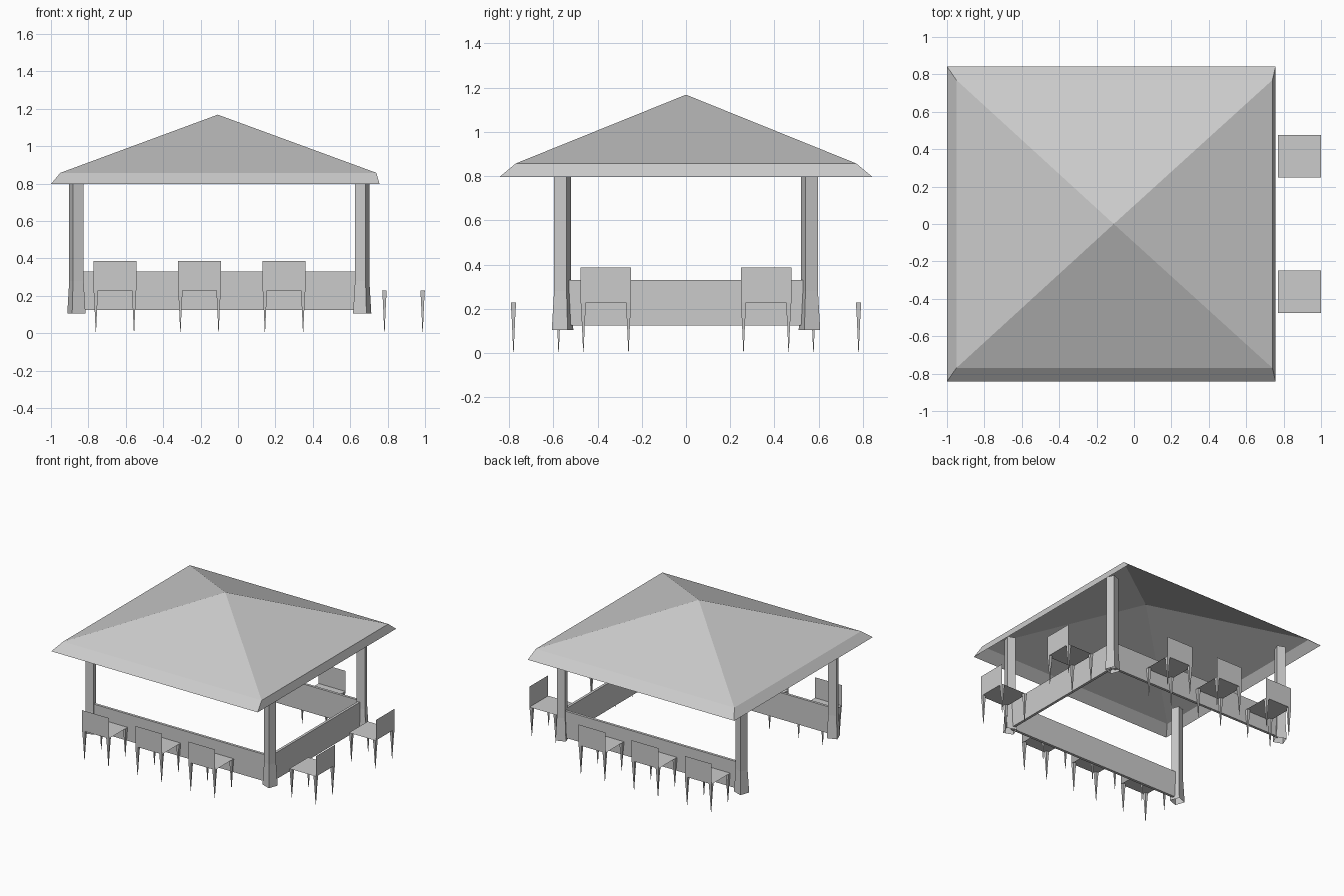
import bpy, bmesh, math
from mathutils import Matrix, Vector

if "Cube" in bpy.data.objects:
    bpy.data.objects.remove(bpy.data.objects["Cube"])

MID_X = -0.10            # centre of the pavilion in x


def finish(name, bm, matrix=None):
    bmesh.ops.recalc_face_normals(bm, faces=bm.faces[:])
    mesh = bpy.data.meshes.new(name)
    bm.to_mesh(mesh)
    bm.free()
    if matrix:
        mesh.transform(matrix)
    obj = bpy.data.objects.new(name, mesh)
    bpy.context.collection.objects.link(obj)
    return obj


def loft(bm, rings):
    """Join rectangular rings (x0, x1, y0, y1, z) with quads, no caps."""
    loops = [[bm.verts.new((x, y, z)) for x, y in ((x0, y0), (x1, y0), (x1, y1), (x0, y1))]
             for x0, x1, y0, y1, z in rings]
    for a, b in zip(loops, loops[1:]):
        for i in range(4):
            j = (i + 1) % 4
            bm.faces.new((a[i], a[j], b[j], b[i]))
    return loops


def sheet(bm, points):
    bm.faces.new([bm.verts.new(p) for p in points])


# hollow hipped roof with a sloping eave
bm = bmesh.new()
loops = loft(bm, [(-1.0, 0.757, -0.842, 0.842, 0.797), (-0.95, 0.74, -0.77, 0.77, 0.857)])
apex = bm.verts.new((-0.108, 0, 1.168))
for i in range(4):
    bm.faces.new((loops[1][i], loops[1][(i + 1) % 4], apex))
finish("roof", bm)

# four corner posts, slightly turned and flared at the foot
for sx in (-1, 1):
    for sy in (-1, 1):
        bm = bmesh.new()
        loft(bm, [(-h, h, -h, h, z) for h, z in ((0.038, 0.105), (0.03, 0.28), (0.03, 0.85))])
        turn = Matrix.Rotation(math.radians(20 * sx * sy), 4, 'Z')
        finish("corner_post", bm, Matrix.Translation((MID_X + sx * 0.764, sy * 0.558, 0)) @ turn)


# low walls on three sides, left side open
def wall(name, x, y, sx, sy):
    bm = bmesh.new()
    bmesh.ops.create_cube(bm, size=1)
    finish(name, bm, Matrix.Translation((x, y, 0.2275)) @ Matrix.Diagonal((sx, sy, 0.205, 1)))


wall("front_wall", MID_X, -0.555, 1.5, 0.02)
wall("back_wall", MID_X, 0.555, 1.5, 0.02)
wall("right_wall", 0.66, 0, 0.02, 1.09)


# chair: thin seat and back sheets on four spiked legs, back towards -y
def chair(x, y, angle):
    w, top = 0.114, 0.228
    place = Matrix.Translation((x, y, 0)) @ Matrix.Rotation(angle, 4, 'Z')
    bm = bmesh.new()
    sheet(bm, [(-w, -w, top), (w, -w, top), (w, w, top), (-w, w, top)])
    finish("chair_seat", bm, place)
    bm = bmesh.new()
    sheet(bm, [(-w, -w, top), (w, -w, top), (w, -w, 0.386), (-w, -w, 0.386)])
    finish("chair_back", bm, place)
    bm = bmesh.new()
    for lx in (-1, 1):
        for ly in (-1, 1):
            cx, cy = lx * (w - 0.012), ly * (w - 0.012)
            loft(bm, [(cx - h, cx + h, cy - h, cy + h, z)
                      for h, z in ((0.012, top), (0.008, 0.16), (0.001, 0.006))])
    finish("chair_legs", bm, place)


for x in (-0.658, -0.206, 0.246):
    chair(x, -0.678, 0)
    chair(x, 0.678, math.pi)
for y in (-0.362, 0.362):
    chair(0.885, y, math.pi / 2)
